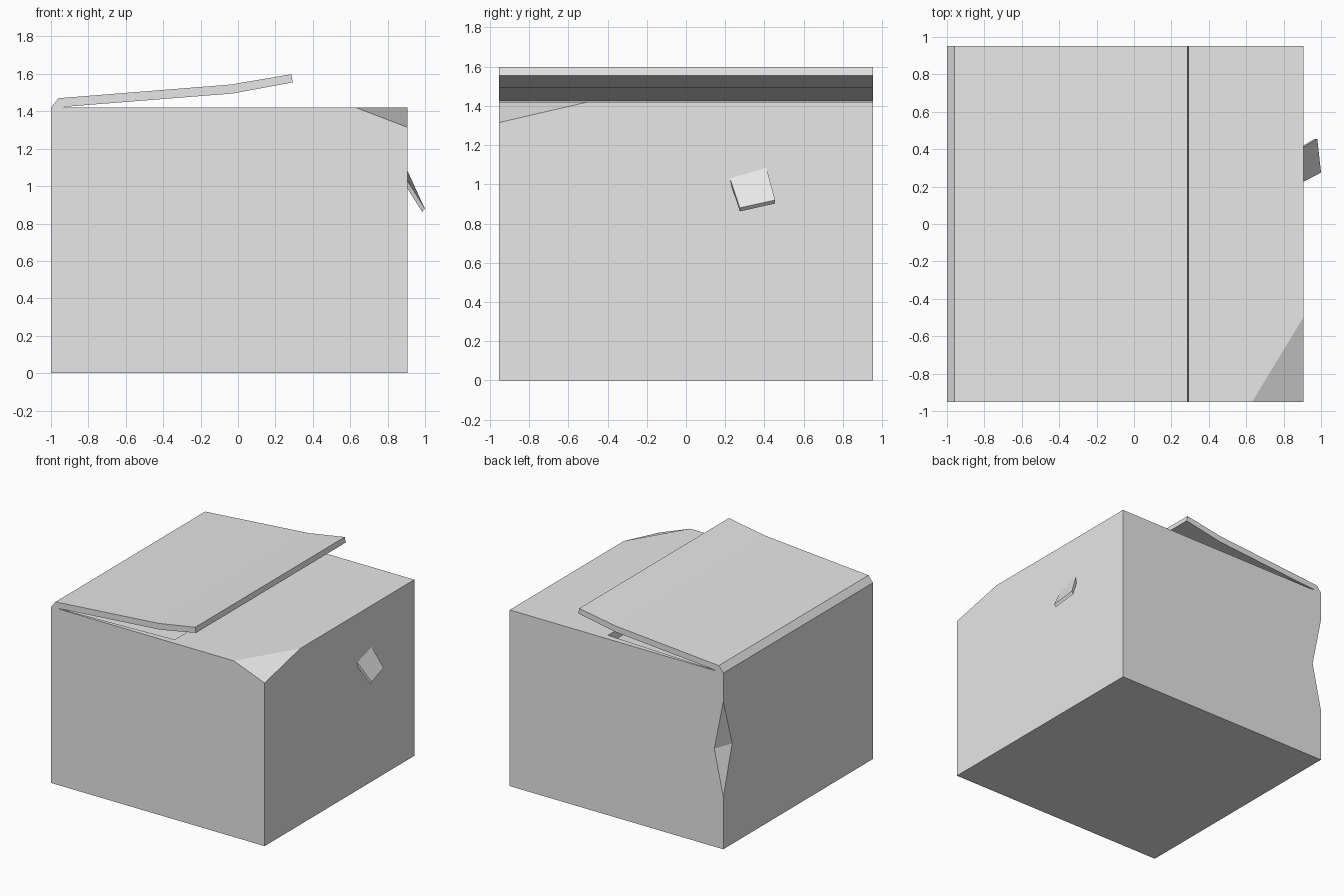
import bpy, bmesh
from mathutils import Vector

cube = bpy.data.objects.get("Cube")
if cube:
    bpy.data.objects.remove(cube, do_unlink=True)

mat = bpy.data.materials.new("light_grey")
mat.use_nodes = True
grey = (0.8, 0.8, 0.8, 1)
mat.diffuse_color = grey
mat.node_tree.nodes["Principled BSDF"].inputs["Base Color"].default_value = grey

LEFT, RIGHT, DEPTH, TOP = -1.0, 0.905, 0.953, 1.42


def finish(name, bm):
    bmesh.ops.recalc_face_normals(bm, faces=bm.faces)
    me = bpy.data.meshes.new(name)
    bm.to_mesh(me)
    bm.free()
    me.materials.append(mat)
    ob = bpy.data.objects.new(name, me)
    bpy.context.collection.objects.link(ob)
    return ob


def prism(name, outline, offset):
    """Flat outline extruded along an offset."""
    bm = bmesh.new()
    face = bm.faces.new([bm.verts.new(p) for p in outline])
    new = bmesh.ops.extrude_face_region(bm, geom=[face], use_keep_orig=True)
    verts = [g for g in new["geom"] if isinstance(g, bmesh.types.BMVert)]
    bmesh.ops.translate(bm, verts=verts, vec=Vector(offset))
    return finish(name, bm)


def hull(name, points):
    bm = bmesh.new()
    bmesh.ops.convex_hull(bm, input=[bm.verts.new(p) for p in points])
    return finish(name, bm)


def cut(target, cutter):
    mod = target.modifiers.new(cutter.name, "BOOLEAN")
    mod.operation = "DIFFERENCE"
    mod.solver = "EXACT"
    mod.object = cutter
    bpy.context.view_layer.objects.active = target
    bpy.ops.object.modifier_apply(modifier=mod.name)
    bpy.data.objects.remove(cutter, do_unlink=True)


# Carton body
body = prism("carton_body",
             [(LEFT, -DEPTH, 0), (RIGHT, -DEPTH, 0), (RIGHT, DEPTH, 0), (LEFT, DEPTH, 0)],
             (0, 0, TOP))

# Crushed front corner
a, b, c = (Vector(p) for p in ((0.63, -DEPTH, TOP), (RIGHT, -0.5, TOP), (RIGHT, -DEPTH, 1.315)))
out = Vector((0.3, -0.5, 0.8))
cut(body, hull("corner_cutter", [a + (a - b), b + (b - a), c + (c - a) + (c - b),
                                 a + out, b + out, c + out]))

# Folded dent in the back edge
left_pt, right_pt = Vector((-0.92, DEPTH, 0.79)), Vector((LEFT, 0.84, 0.81))
push = Vector((-0.2, 0.2, 0))
high, low = Vector((LEFT, DEPTH, 1.19)), Vector((LEFT, DEPTH, 0.42))
wide = (left_pt - right_pt)
cut(body, hull("dent_cutter", [left_pt + wide, right_pt - wide,
                               high + push, high, low, low + push]))

# Shallow sloping recess under the open flap
rim = [(-0.93, -0.945), (0.065, -0.9), (0.065, 0.9), (-0.93, 0.945)]
floor = [(x, y, TOP - (0.07 if x > 0 else 0.003)) for x, y in rim]
cut(body, hull("recess_cutter", floor + [(x, y, TOP + 0.1) for x, y in rim]))

# Bent open flap hinged along the left edge
profile = [(LEFT, TOP), (-0.96, 1.47), (-0.04, 1.543), (0.285, 1.598),
           (0.293, 1.555), (-0.03, 1.495), (-0.93, 1.424), (-0.93, TOP)]
prism("open_flap", [(x, -DEPTH, z) for x, z in profile], (0, 2 * DEPTH, 0))

# Peeling tab on the right wall
prism("side_tab", [(0.905, 0.225, 1.03), (0.905, 0.41, 1.085),
                   (0.98, 0.455, 0.92), (1.0, 0.275, 0.88)], (-0.015, 0, -0.018))
